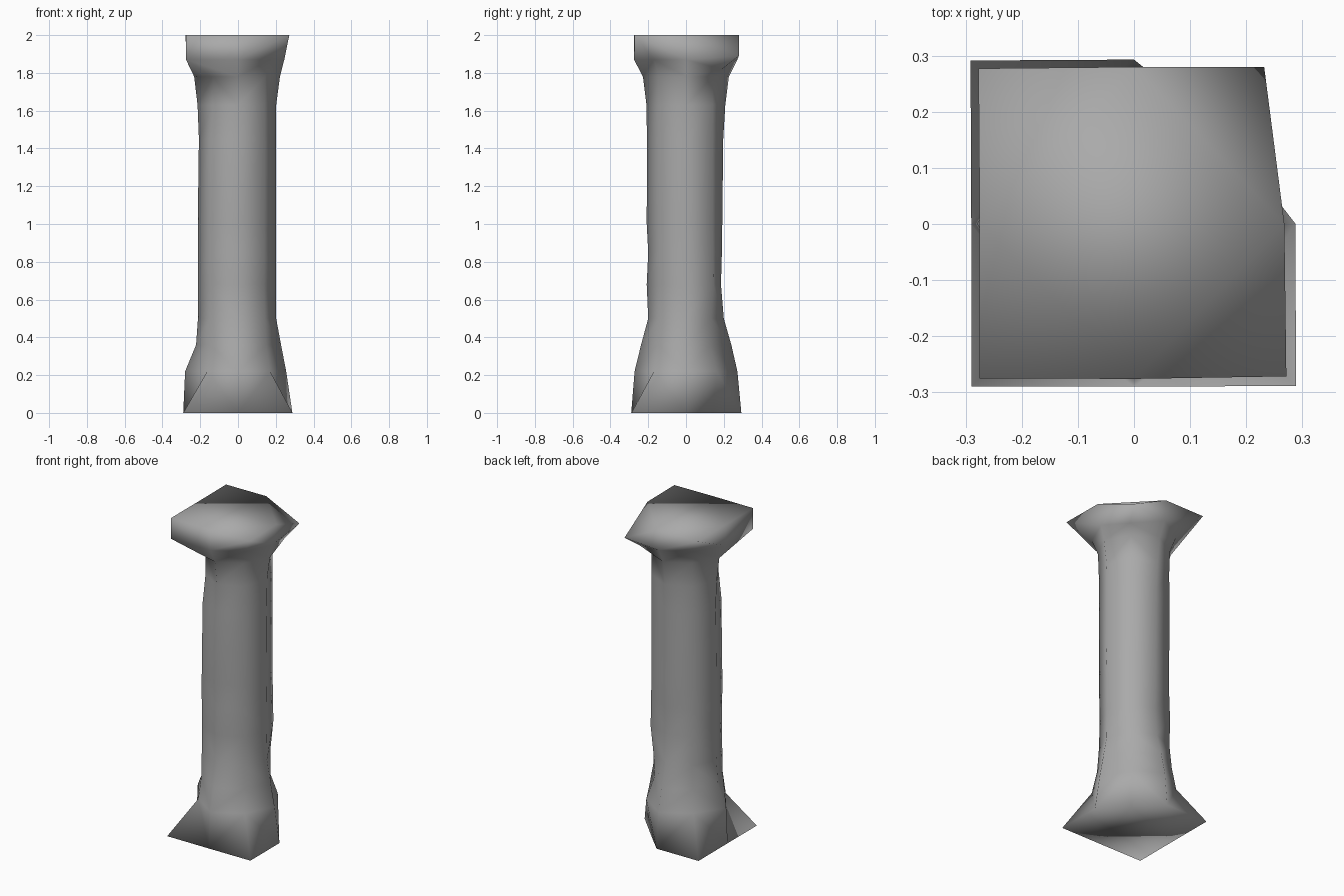
import bpy, bmesh, math

# One flat stone colour
stone = bpy.data.materials.new("grey_stone")
stone.diffuse_color = (0.4, 0.4, 0.4, 1)

# Height, then radii towards E, NE, N, NW, W, SW, S, SE
rings = [
    # broken square foot
    (0.00, (.288, .206, .293, .412, .29, .410, .29, .408)),
    (0.22, (.255, .230, .272, .240, .28, .230, .272, .240)),
    (0.36, (.228, .182, .240, .215, .222, .212, .238, .210)),
    # worn shaft
    (0.50, (.202, .188, .200, .202, .212, .210, .200, .200)),
    (0.68, (.200, .205, .185, .205, .213, .208, .208, .195)),
    (0.85, (.200, .202, .190, .200, .213, .210, .200, .198)),
    (1.00, (.202, .200, .192, .200, .213, .210, .208, .198)),
    (1.45, (.200, .200, .197, .202, .207, .205, .207, .200)),
    (1.63, (.202, .200, .208, .200, .214, .188, .209, .200)),
    # flared head
    (1.78, (.222, .200, .227, .205, .232, .190, .228, .205)),
    (1.87, (.245, .270, .272, .240, .275, .388, .275, .240)),
    (2.00, (.268, .360, .280, .392, .275, .389, .276, .384)),
]

bm = bmesh.new()
levels = []
for z, radii in rings:
    level = []
    for i, r in enumerate(radii):
        a = i * math.pi / 4
        level.append(bm.verts.new((r * math.cos(a), r * math.sin(a), z)))
    levels.append(level)

# Broken corner of the head: one low outer point over the flare
levels[-1][1].co = (.232, .28, 1.89)
levels[-2][1].co.z = 1.82

# Side faces, split so that every edge runs away from the corners
for low, high in zip(levels, levels[1:]):
    for i in range(8):
        j = (i + 1) % 8
        if i % 2:
            bm.faces.new((low[i], low[j], high[i]))
            bm.faces.new((low[j], high[j], high[i]))
        else:
            bm.faces.new((low[i], low[j], high[j]))
            bm.faces.new((low[i], high[j], high[i]))

# Bottom cap, flat top, and the sloping break at the corner
top = levels[-1]
bm.faces.new(levels[0][::-1])
bm.faces.new(top[2:] + top[:1])
bm.faces.new(top[:3])
bmesh.ops.triangulate(bm, faces=[f for f in bm.faces if len(f.verts) > 4])
bmesh.ops.recalc_face_normals(bm, faces=bm.faces)

# Soft worn shading all over
for f in bm.faces:
    f.smooth = True

mesh = bpy.data.meshes.new("ruined_column")
bm.to_mesh(mesh)
bm.free()
mesh.materials.append(stone)
column = bpy.data.objects.new("ruined_column", mesh)
bpy.context.collection.objects.link(column)
